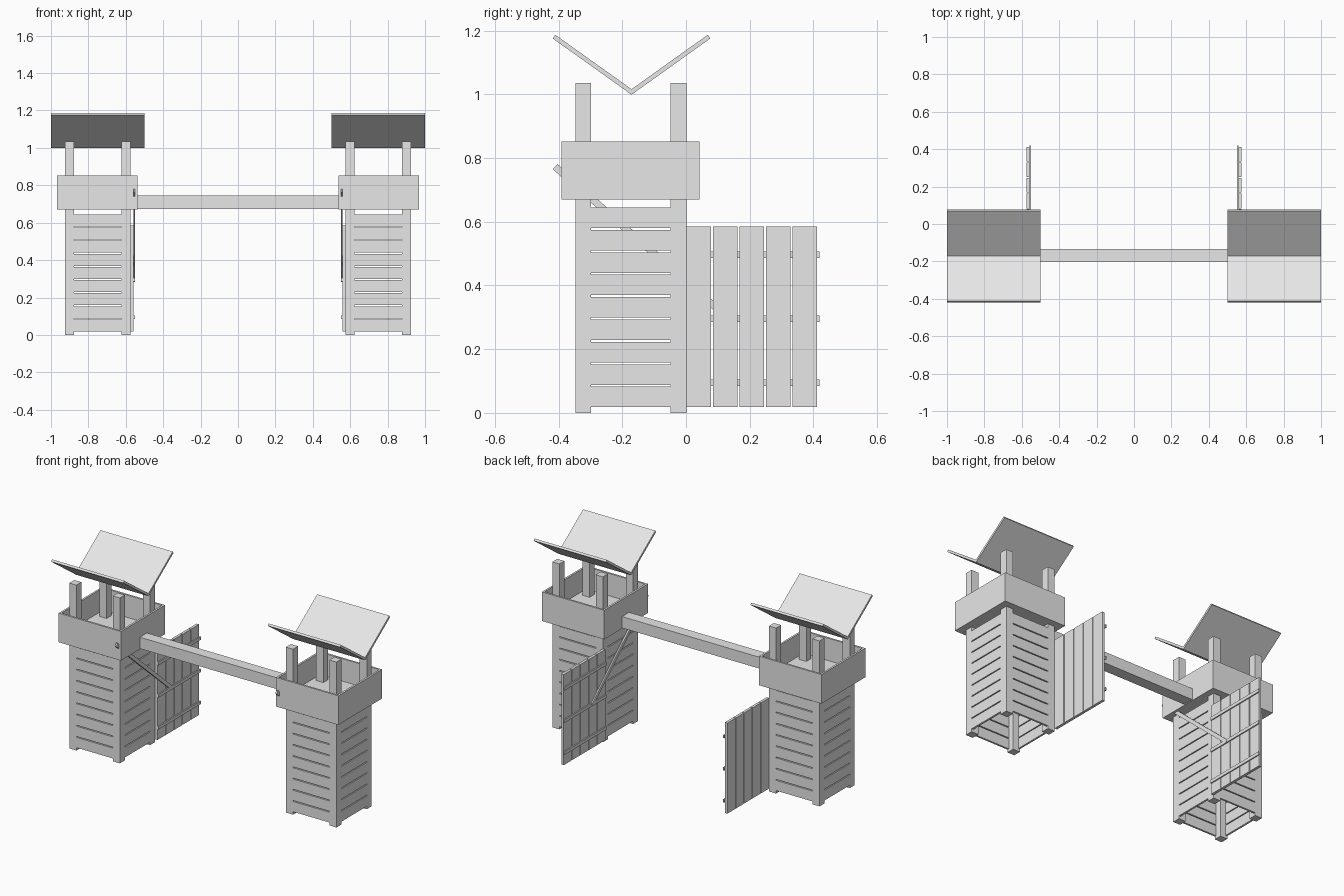
import bpy, math
from mathutils import Matrix, Vector

cube = bpy.data.objects.get("Cube")
if cube:
    bpy.data.objects.remove(cube, do_unlink=True)

mat = bpy.data.materials.new("pale_grey")
mat.use_nodes = True
GREY = (0.8, 0.8, 0.8, 1)
mat.diffuse_color = GREY
for node in mat.node_tree.nodes:
    if node.type == "BSDF_PRINCIPLED":
        node.inputs["Base Color"].default_value = GREY

FACES = [(0, 1, 3, 2), (4, 6, 7, 5), (0, 4, 5, 1), (2, 3, 7, 6), (0, 2, 6, 4), (1, 5, 7, 3)]


def box(name, x, y, z, turn=0.0, pivot=(0, 0, 0)):
    """Box from (min, max) ranges, optionally turned about x around a pivot."""
    p = Vector(pivot)
    m = Matrix.Translation(p) @ Matrix.Rotation(turn, 4, "X") @ Matrix.Translation(-p)
    verts = [m @ Vector((a, b, c)) for a in sorted(x) for b in y for c in z]
    mesh = bpy.data.meshes.new(name)
    mesh.from_pydata(verts, [], FACES)
    mesh.materials.append(mat)
    obj = bpy.data.objects.new(name, mesh)
    bpy.context.collection.objects.link(obj)
    return obj


POST, BOARD, GAP = 0.049, 0.012, 0.006
X0, X1 = 0.575, 0.925        # tower footprint
Y0, Y1 = -0.347, 0.001
BX0, BX1 = 0.536, 0.968      # lookout footprint
BY0, BY1 = -0.391, 0.043
FLOOR, DECK, RIM = 0.67, 0.712, 0.852
MID_Y = -0.171


def tower(side, s):
    def part(name, x, y, z, turn=0.0, pivot=(0, 0, 0)):
        return box(f"{side}_{name}", (x[0] * s, x[1] * s), y, z, turn, pivot)

    # Corner posts
    for x in (X0, X1 - POST):
        for y in (Y0, Y1 - POST):
            part("post", (x, x + POST), (y, y + POST), (0, 1.035))

    # Slatted walls between the posts
    pitch = 0.0703
    for i in range(9):
        z = (0.018 + i * pitch, 0.018 + (i + 1) * pitch - GAP)
        for y in (Y0, Y1 - BOARD):
            part("wall_slat", (X0 + POST, X1 - POST), (y, y + BOARD), z)
        for x in (X0, X1 - BOARD):
            part("wall_slat", (x, x + BOARD), (Y0 + POST, Y1 - POST), z)

    # Lookout floor and parapet
    part("lookout_floor", (BX0, BX1), (BY0, BY1), (FLOOR, DECK))
    for y in (BY0, BY1 - BOARD):
        part("parapet", (BX0, BX1), (y, y + BOARD), (DECK, RIM))
    for x in (BX0, BX1 - BOARD):
        part("parapet", (x, x + BOARD), (BY0 + BOARD, BY1 - BOARD), (DECK, RIM))

    # Two roof boards sloping inwards to a valley
    slope = math.radians(35.5)
    valley = (0, MID_Y, 0.999)
    part("roof_back", (0.5, 1), (MID_Y, MID_Y + 0.304), (0.999, 1.013), slope, valley)
    part("roof_front", (0.5, 1), (MID_Y - 0.304, MID_Y), (0.999, 1.013), -slope, valley)

    # Open gate: planks, battens and a diagonal stay
    for i in range(5):
        y = 0.001 + i * 0.0832
        part("gate_plank", (0.558, 0.575), (y, y + 0.078), (0.018, 0.585))
    for z in (0.095, 0.295, 0.497):
        part("gate_batten", (0.551, 0.558), (0.001, 0.419), (z - 0.01, z + 0.01))
    start, end = Vector((0, -0.411, 0.773)), Vector((0, 0.14, 0.29))
    d = end - start
    part("gate_stay", (0.55, 0.56), (start.y, start.y + d.length),
         (start.z - 0.011, start.z + 0.011), math.atan2(d.z, d.y), start)


tower("left", 1)
tower("right", -1)

# Beam joining the towers
box("cross_beam", (-BX0, BX0), (-0.204, -0.134), (0.674, 0.745))
